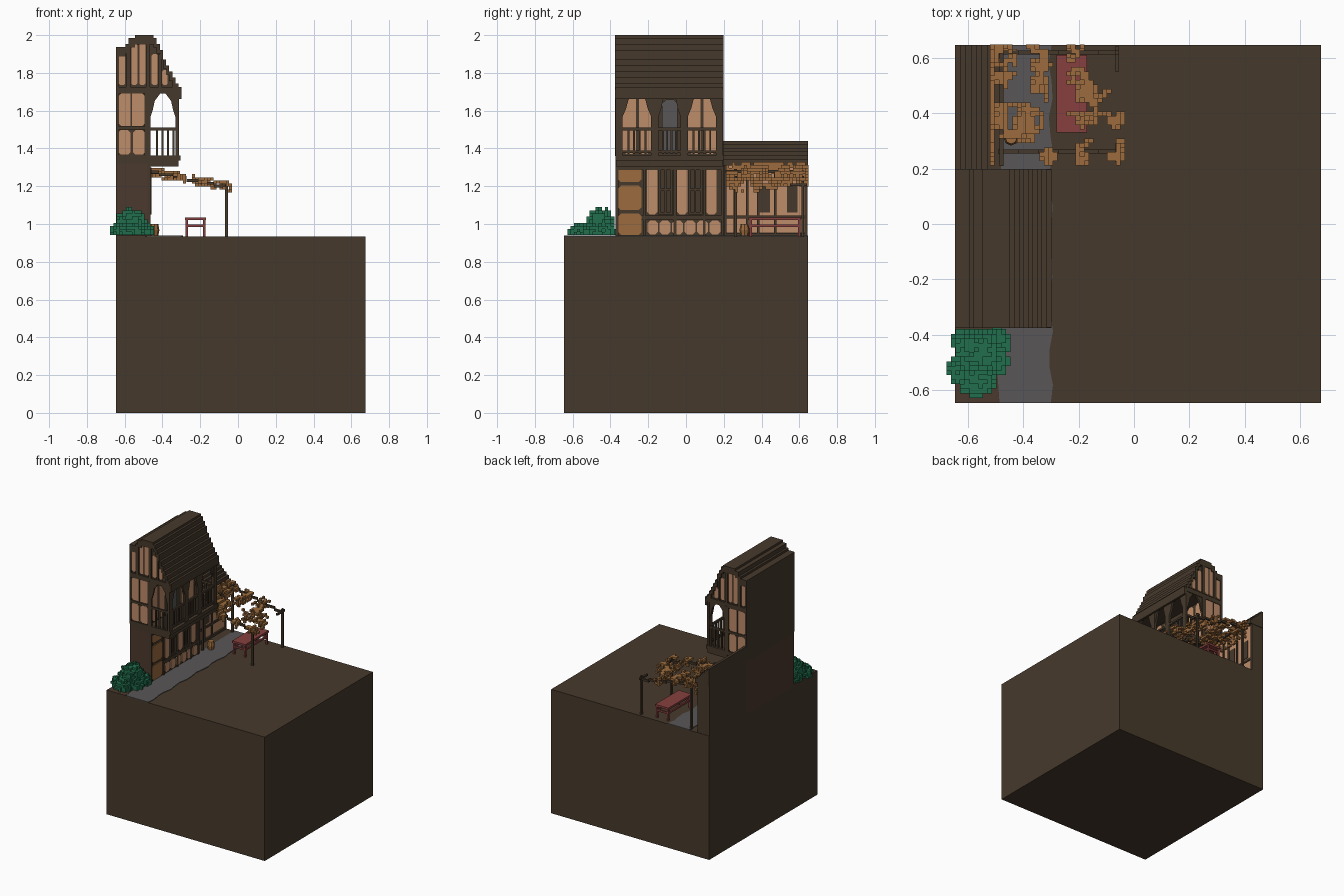
import bpy, bmesh, math, random
from mathutils import Vector

random.seed(4)
cube = bpy.data.objects.get("Cube")
if cube:
    bpy.data.objects.remove(cube, do_unlink=True)


def material(name, rgb):
    lin = [((c / 255 + 0.055) / 1.055) ** 2.4 for c in rgb] + [1]
    m = bpy.data.materials.new(name)
    m.use_nodes = True
    m.diffuse_color = lin
    b = next(n for n in m.node_tree.nodes if n.type == 'BSDF_PRINCIPLED')
    b.inputs["Base Color"].default_value = lin
    b.inputs["Roughness"].default_value = 0.9
    return m


TIMBER = material("dark timber", (70, 57, 43))
WALL = material("brown wall", (75, 57, 46))
PLASTER = material("peach plaster", (190, 140, 106))
OCHRE = material("ochre wood and leaves", (156, 108, 62))
RED = material("red paint", (134, 64, 62))
GREEN = material("bush green", (33, 110, 77))
STONE = material("grey stone", (88, 86, 86))


def finish(name, bm, mat):
    bmesh.ops.recalc_face_normals(bm, faces=bm.faces)
    me = bpy.data.meshes.new(name)
    bm.to_mesh(me)
    bm.free()
    me.materials.append(mat)
    ob = bpy.data.objects.new(name, me)
    bpy.context.collection.objects.link(ob)
    return ob


def boxes(name, mat, items):
    """Each item is (x0, x1, y0, y1, z0, z1)."""
    bm = bmesh.new()
    for x0, x1, y0, y1, z0, z1 in items:
        vs = bmesh.ops.create_cube(bm, size=1)["verts"]
        for v in vs:
            v.co = Vector(((x0 + x1) / 2 + v.co.x * (x1 - x0),
                           (y0 + y1) / 2 + v.co.y * (y1 - y0),
                           (z0 + z1) / 2 + v.co.z * (z1 - z0)))
    return finish(name, bm, mat)


def prisms(name, mat, axis, a, b, outlines):
    """Extrude 2D outlines from a to b along x (outline y,z), y (x,z) or z (x,y)."""
    put = {'x': lambda p, t: (t, *p), 'y': lambda p, t: (p[0], t, p[1]), 'z': lambda p, t: (*p, t)}[axis]
    bm = bmesh.new()
    for pts in outlines:
        lo = [bm.verts.new(put(p, a)) for p in pts]
        hi = [bm.verts.new(put(p, b)) for p in pts]
        bm.faces.new(lo)
        bm.faces.new(hi)
        for i in range(len(pts)):
            j = (i + 1) % len(pts)
            bm.faces.new((lo[i], lo[j], hi[j], hi[i]))
    return finish(name, bm, mat)


def panel(u0, u1, v0, v1, c=0.014):
    """Rectangle with clipped corners."""
    return [(u0 + c, v0), (u1 - c, v0), (u1, v0 + c), (u1, v1 - c),
            (u1 - c, v1), (u0 + c, v1), (u0, v1 - c), (u0, v0 + c)]


def lerp_z(profile, x):
    for (xa, za), (xb, zb) in zip(profile, profile[1:]):
        if xa <= x <= xb:
            return za + (zb - za) * (x - xa) / (xb - xa)
    return profile[-1][1]


# Ground block and path
boxes("ground_block", TIMBER, [(-.645, .675, -.645, .645, 0, .935)])
right_edge = [(-.30 + .008 * math.sin(i * 1.9), -.645 + i * .0645) for i in range(21)]
prisms("stone_path", STONE, 'z', .93, .939,
       [[(-.48, .645), (-.48, -.4), (-.495, -.5), (-.485, -.645)] + right_edge])
boxes("soil_bed", WALL, [(-.645, -.49, -.645, -.37, .93, .938)])

# Main house body
boxes("ground_floor", WALL, [(-.645, -.478, -.37, .198, .93, 1.32)])
boxes("upper_floor", TIMBER, [(-.645, -.488, -.365, .19, 1.34, 1.72)])
boxes("balcony_floor", TIMBER, [(-.645, -.305, -.372, .198, 1.335, 1.362),
                                (-.645, -.315, -.37, .195, 1.305, 1.335)])

# Stepped plank roof over a gable wall
ROOF = [(-.645, 1.925), (-.60, 1.945), (-.57, 1.98), (-.53, 2.0), (-.45, 2.0), (-.42, 1.95),
        (-.385, 1.86), (-.35, 1.80), (-.315, 1.73), (-.298, 1.70)]
n, planks = 21, []
for i in range(n):
    x0 = -.645 + i * .347 / n
    x1 = x0 + .347 / n
    z = lerp_z(ROOF, (x0 + x1) / 2)
    z = min(2, round(z / .016) * .016)
    planks.append((x0, x1, -.375, .198, z - .05, z))
boxes("main_roof", TIMBER, planks)
prisms("gable_block", TIMBER, 'y', -.362, .186,
       [[(x, z - .02) for x, z in ROOF[:-1]] + [(-.315, 1.70), (-.645, 1.70)]])
boxes("eaves_beam", TIMBER, [(-.645, -.298, -.374, .197, 1.69, 1.725)])

# Plaster panels, posts and rails on both ends of the upper floor
ends = [panel(-.632, -.492, 1.52, 1.69), panel(-.635, -.568, 1.367, 1.497), panel(-.557, -.492, 1.367, 1.497)]
ends += [panel(x0, x1, 1.735, z1, .009) for x0, x1, z1 in
         ((-.632, -.598, 1.91), (-.565, -.532, 1.955), (-.522, -.49, 1.96), (-.458, -.425, 1.90), (-.402, -.372, 1.815))]
for tag, y0, y1, t0, t1 in (("front", -.368, -.36, -.375, -.36), ("back", .185, .193, .185, .198)):
    prisms(tag + "_plaster", PLASTER, 'y', y0, y1, ends)
    boxes(tag + "_timbers", TIMBER,
          [(-.645, -.488, t0, t1, 1.5, 1.517), (-.645, -.63, t0, t1, 1.36, 1.9),
           (-.495, -.462, t0, t1, 1.36, 1.7), (-.592, -.57, t0, t1, 1.725, 1.95),
           (-.487, -.465, t0, t1, 1.725, 1.97), (-.42, -.405, t0, t1, 1.725, 1.9),
           (-.57, -.562, t0, t1, 1.517, 1.69)])

# Balcony: posts, arches, rails and balusters
posts_y = [(-.372, -.335), (-.185, -.145), (-.03, .01), (.158, .195)]
parts = [(-.33, -.312, a, b, 1.36, 1.70) for a, b in posts_y]
parts += [(-.328, -.314, -.37, .193, 1.495, 1.51), (-.328, -.314, -.37, .193, 1.375, 1.388)]
bays = [(p[1], q[0]) for p, q in zip(posts_y, posts_y[1:])]
for a, b in bays:
    k = 5
    parts += [(-.326, -.316, a + (b - a) * i / k - .005, a + (b - a) * i / k + .005, 1.37, 1.5) for i in range(1, k)]
for y in (-.37, .18):
    parts += [(-.47, -.312, y, y + .013, 1.495, 1.51)]
    parts += [(x, x + .011, y, y + .011, 1.36, 1.5) for x in (-.435, -.405, -.375, -.347)]
boxes("balcony_railing", TIMBER, parts)


def spandrels(a, b, z0, z1):
    """Stepped corners of an arch between a and b."""
    out, w = [], (b - a) / 2
    for s, e in ((a, 1), (b, -1)):
        out.append([(s, z0), (s + e * w * .25, z0 + (z1 - z0) * .35), (s + e * w * .4, z0 + (z1 - z0) * .7),
                    (s + e * w * .85, z1), (s, z1)])
    return out


prisms("balcony_arches", TIMBER, 'x', -.33, -.314, [o for a, b in bays for o in spandrels(a, b, 1.57, 1.695)])
for tag, y in (("front", -.37), ("back", .18)):
    prisms(tag + "_balcony_arch", TIMBER, 'y', y, y + .013, spandrels(-.47, -.325, 1.55, 1.695))

# Wall behind the balcony
prisms("balcony_wall_plaster", PLASTER, 'x', -.49, -.481,
       [panel(a, b, 1.37, 1.685, .02) for a, b in ((-.335, -.265), (-.25, -.185), (.01, .078), (.093, .16))])
prisms("balcony_door", STONE, 'x', -.49, -.480, [panel(-.127, -.045, 1.37, 1.66, .022)])

# Ground floor facade
boxes("facade_timbers", TIMBER,
      [(-.482, -.47, -.235, .198, .935, 1.31), (-.482, -.462, -.372, .198, 1.285, 1.335),
       (-.48, -.462, -.235, .198, 1.022, 1.045)]
      + [(-.48, -.462, y, y + .014, .935, 1.3) for y in (-.372, -.228, -.065, .09, .184)])
prisms("facade_plaster", PLASTER, 'x', -.474, -.464,
       [panel(y, y + .054, 1.05, 1.31) for y in (-.206, -.047, .108)]
       + [panel(-.205 + i * .066, -.148 + i * .066, .945, 1.018) for i in range(6)])
frames = []
for a, b in ((-.147, -.07), (.012, .087)):
    frames += [(-.474, -.458, a, a + .012, 1.05, 1.3), (-.474, -.458, b - .012, b, 1.05, 1.3),
               (-.474, -.460, (a + b) / 2 - .004, (a + b) / 2 + .004, 1.05, 1.3),
               (-.474, -.458, a, b, 1.05, 1.064), (-.474, -.460, a, b, 1.175, 1.187)]
boxes("window_frames", TIMBER, frames)
boxes("door_surround", TIMBER, [(-.482, -.470, -.37, -.23, .935, 1.31)])
prisms("door_panels", OCHRE, 'x', -.474, -.464,
       [panel(-.358, -.236, a, b) for a, b in ((.943, 1.055), (1.073, 1.203), (1.222, 1.31))])

# Side wing with stepped roof
boxes("wing_body", TIMBER, [(-.645, -.56, .19, .642, .93, 1.34)])
boxes("wing_roof", TIMBER, [(-.645 + i * .0195, -.6255 + i * .0195, .195, .645, 1.31, 1.44 - i * .019) for i in range(6)])
boxes("wing_plaster", PLASTER, [(-.562, -.553, .2, .635, .955, 1.325)])
wing = [(-.562, -.545, y, y + .014, .935, 1.33) for y in (.2, .252, .318, .375, .465, .628)]
wing += [(-.562, -.545, .2, .642, z, z + .016) for z in (.935, 1.03, 1.315)]
wing += [(-.562, -.548, y, y + .055, 1.06, 1.2) for y in (.39, .535)]
boxes("wing_timbers", TIMBER, wing)

# Pergola
pergola = []
for y in (.255, .612):
    pergola += [(-.068, -.054, y, y + .014, .935, 1.225), (-.485, -.471, y, y + .014, .935, 1.29)]
    pergola += [(-.49 + i * .0727, -.417 + i * .0727, y, y + .014, 1.268 - i * .015, 1.283 - i * .015) for i in range(6)]
pergola += [(-.068, -.054, .225, .29, 1.2, 1.214), (-.068, -.054, .55, .64, 1.2, 1.214),
            (-.485, -.471, .21, .642, 1.27, 1.285)]
boxes("pergola_frame", TIMBER, pergola)

# Vine leaves scattered over the pergola
V = .0162
cells = set()
seeds = [(-.36, .61), (-.47, .54), (-.48, .62), (-.33, .55), (-.32, .49), (-.21, .62), (-.19, .47), (-.20, .36),
         (-.08, .37), (-.40, .38), (-.42, .33), (-.33, .24), (-.21, .25), (-.08, .24), (-.15, .44), (-.20, .54),
         (-.49, .57), (-.43, .32), (-.37, .35), (-.47, .37)]
for sx, sy in seeds:
    i, j, home = round(sx / V), round(sy / V), (round(sx / V), round(sy / V))
    for _ in range(30):
        z = 1.285 - (i * V + .47) * .19 + random.choice((-.034, -.017, 0, 0))
        if -.525 < i * V < -.045 and .21 < j * V < .635:
            cells.add((i, j, round(z / V)))
        if random.random() < .5:
            i += random.choice((-1, 1))
        else:
            j += random.choice((-1, 1))
        if abs(i - home[0]) > 3 or abs(j - home[1]) > 3:
            i, j = home
# Vine hanging along the wing wall
for j in range(13, 39):
    for k in range(74, 82):
        if random.random() < (.75 if k > 77 else .25):
            cells.add((-32, j, k))


def voxels(name, mat, cells, s):
    boxes(name, mat, [(i * s, i * s + s, j * s, j * s + s, k * s, k * s + s) for i, j, k in sorted(cells)])


voxels("pergola_vine", OCHRE, cells, V)

# Red bench
bench = [(-.28, -.17, .33, .61, 1.02, 1.035)]
bench += [(x, x + .014, y, y + .014, .935, 1.02) for x in (-.278, -.186) for y in (.335, .592)]
bench += [(x, x + .012, .335, .605, .985, .998) for x in (-.277, -.185)]
bench += [(-.278, -.172, y, y + .012, .985, .998) for y in (.336, .593)]
boxes("red_bench", RED, bench)

# Small barrel
bm = bmesh.new()
rings = []
for r, z in ((.021, .937), (.027, .967), (.021, .999)):
    rings.append([bm.verts.new((-.443 + r * math.cos(t * math.pi / 4), .31 + r * math.sin(t * math.pi / 4), z)) for t in range(8)])
for lo, hi in zip(rings, rings[1:]):
    for t in range(8):
        bm.faces.new((lo[t], lo[(t + 1) % 8], hi[(t + 1) % 8], hi[t]))
bm.faces.new(rings[0])
bm.faces.new(rings[-1])
finish("barrel", bm, OCHRE)

# Bush: ragged shell of small blocks
blobs = [(-.565, -.455, .99, .085, .075, .09), (-.60, -.43, .965, .055, .055, .06), (-.50, -.43, .96, .055, .06, .05),
         (-.57, -.56, .955, .07, .065, .05), (-.63, -.53, .955, .045, .05, .045), (-.50, -.50, .955, .05, .05, .045)]
S, inside = .0165, set()
for i in range(-41, -26):
    for j in range(-39, -22):
        for k in range(57, 66):
            c = [(q + .5) * S for q in (i, j, k)]
            d = min(sum(((c[a] - b[a]) / b[a + 3]) ** 2 for a in range(3)) for b in blobs)
            if d < 1 + random.uniform(-.3, .25):
                inside.add((i, j, k))
steps = [(1, 0, 0), (-1, 0, 0), (0, 1, 0), (0, -1, 0), (0, 0, 1), (0, 0, -1)]
shell = {c for c in inside if any(tuple(p + q for p, q in zip(c, s)) not in inside for s in steps)}
voxels("bush", GREEN, shell, S)
